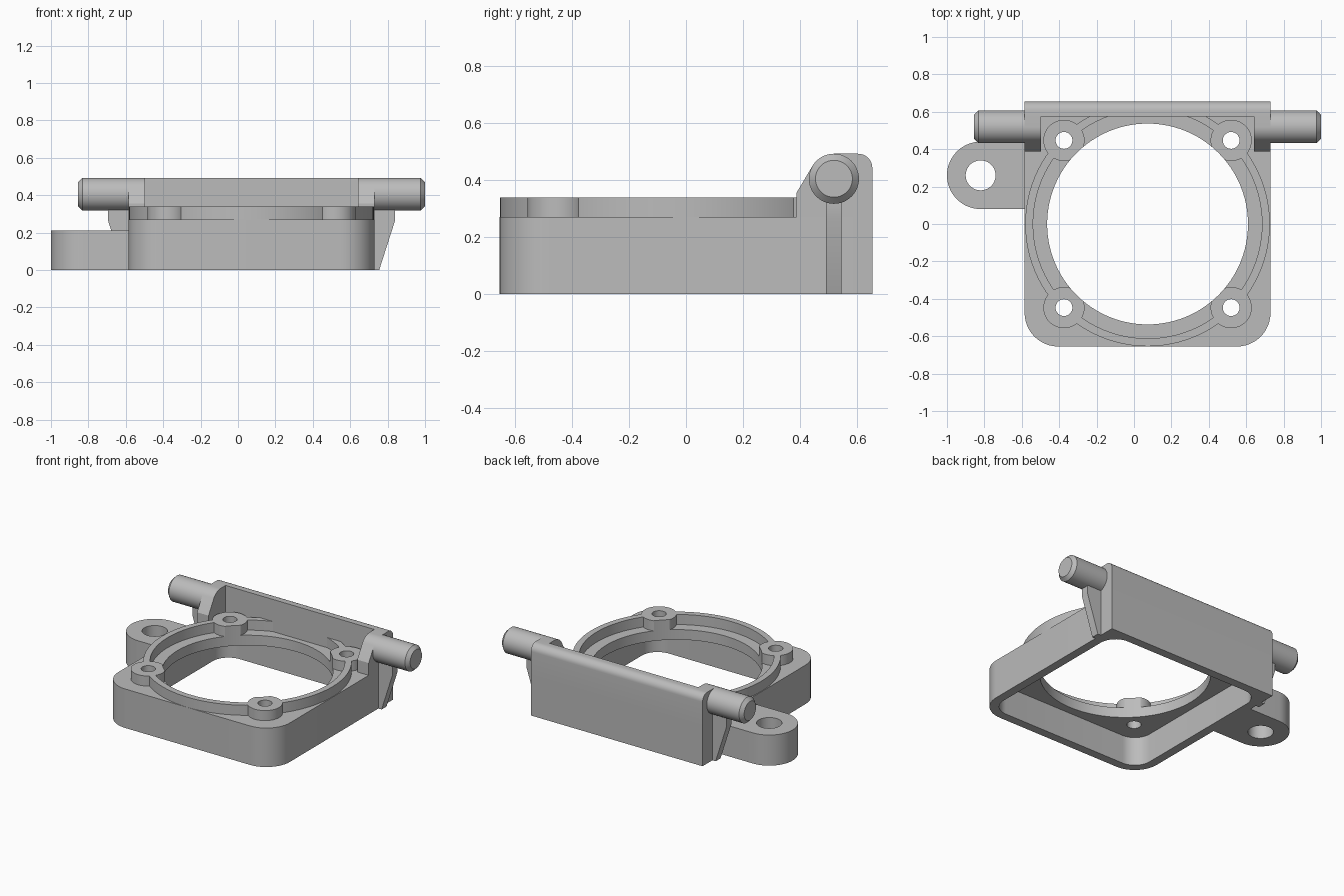
import bpy, bmesh
from math import sin, cos, pi, radians

cube = bpy.data.objects.get("Cube")
if cube:
    bpy.data.objects.remove(cube, do_unlink=True)

CX = 0.0725            # x of the housing centre
HX, HY = 0.6575, 0.655 # housing half sizes
PLATE_TOP = 0.27
COLLAR_TOP = 0.34
ROD_Y, ROD_Z, ROD_R = 0.52, 0.405, 0.088

grey = bpy.data.materials.new("plain grey")
grey.use_nodes = True
grey.diffuse_color = (0.5, 0.5, 0.5, 1)
grey.node_tree.nodes["Principled BSDF"].inputs["Base Color"].default_value = (0.5, 0.5, 0.5, 1)


def arc(x, y, r, start, end, n):
    angles = [radians(start + (end - start) * i / n) for i in range(n + 1)]
    return [(x + r * cos(a), y + r * sin(a)) for a in angles]


def circle(x, y, r, n=48):
    return arc(x, y, r, 0, 360, n)[:-1]


def rounded_box(hx, hy, r_front, r_back):
    pts = []
    for sx, sy, start in ((1, 1, 0), (-1, 1, 90), (-1, -1, 180), (1, -1, 270)):
        r = r_back if sy > 0 else r_front
        if r:
            pts += arc(CX + sx * (hx - r), sy * (hy - r), r, start, start + 90, 12)
        else:
            pts.append((CX + sx * hx, sy * hy))
    return pts


def prism(name, outline, lo, hi, axis="z", chamfer_at=None):
    """Extrude a flat outline along one axis."""
    place = {"z": lambda u, v, w: (u, v, w),
             "x": lambda u, v, w: (w, u, v),
             "y": lambda u, v, w: (u, w, v)}[axis]
    bm = bmesh.new()
    low = [bm.verts.new(place(u, v, lo)) for u, v in outline]
    high = [bm.verts.new(place(u, v, hi)) for u, v in outline]
    n = len(outline)
    bm.faces.new(low)
    bm.faces.new(high)
    for i in range(n):
        j = (i + 1) % n
        bm.faces.new((low[i], low[j], high[j], high[i]))
    bmesh.ops.recalc_face_normals(bm, faces=bm.faces)
    if chamfer_at is not None:
        rim = [e for e in bm.edges if all(abs(v.co.x - chamfer_at) < 1e-4 for v in e.verts)]
        bmesh.ops.bevel(bm, geom=rim, offset=0.023, segments=1, affect="EDGES")
    mesh = bpy.data.meshes.new(name)
    bm.to_mesh(mesh)
    bm.free()
    mesh.materials.append(grey)
    obj = bpy.data.objects.new(name, mesh)
    bpy.context.collection.objects.link(obj)
    return obj


def combine(target, other, operation):
    """Apply a boolean and discard the helper."""
    mod = target.modifiers.new("cut", "BOOLEAN")
    mod.operation = operation
    mod.solver = "EXACT"
    mod.object = other
    bpy.context.view_layer.objects.active = target
    bpy.ops.object.modifier_apply(modifier=mod.name)
    bpy.data.objects.remove(other, do_unlink=True)


screws = [(CX + sx * 0.447, sy * 0.447) for sx in (-1, 1) for sy in (-1, 1)]


def drill(obj):
    combine(obj, prism("opening_cutter", circle(CX, 0, 0.537, 96), -0.1, 0.6), "DIFFERENCE")
    for x, y in screws:
        combine(obj, prism("screw_cutter", circle(x, y, 0.045, 32), -0.1, 0.6), "DIFFERENCE")


# Hollow housing, open underneath
housing = prism("housing", rounded_box(HX, HY, 0.18, 0), 0, PLATE_TOP)
combine(housing, prism("cavity_cutter", rounded_box(HX - 0.06, HY - 0.06, 0.12, 0.12), -0.1, 0.2), "DIFFERENCE")
drill(housing)

# Raised collar with four screw bosses
collar = prism("collar", circle(CX, 0, 0.654, 96), PLATE_TOP, COLLAR_TOP)
combine(collar, prism("collar_cutter", circle(CX, 0, 0.612, 96), 0.1, 0.6), "DIFFERENCE")
for x, y in screws:
    combine(collar, prism("boss", circle(x, y, 0.11), PLATE_TOP, COLLAR_TOP), "UNION")
drill(collar)

# Mounting lug at the side
lug_outline = arc(-0.82, 0.26, 0.18, 90, 270, 32) + [(CX - HX, 0.08), (CX - HX, 0.44)]
lug = prism("mounting_lug", lug_outline, 0, 0.212)
combine(lug, prism("lug_cutter", circle(-0.82, 0.26, 0.08), -0.1, 0.5), "DIFFERENCE")

# Rear wall with rounded top edge
wall_outline = [(0.575, PLATE_TOP), (HY, PLATE_TOP)] + arc(HY - 0.05, 0.443, 0.05, 0, 90, 8) + [(0.575, 0.493)]
wall = prism("rear_wall", wall_outline, CX - HX, CX + HX, "x")

# Cheeks, pivot rods and supporting ribs on both sides
cheek_outline = ([(0.575, 0.493), (0.575, PLATE_TOP), (0.388, PLATE_TOP), (0.388, 0.355)]
                 + arc(ROD_Y, ROD_Z, ROD_R, 146, 90, 10))
parts = [housing, collar, lug, wall]
for side, name in ((-1, "right"), (1, "left")):
    edge = CX + side * HX
    tip = CX + side * 0.9275
    parts.append(prism(name + "_cheek", cheek_outline, CX + side * 0.57, edge, "x"))
    parts.append(prism(name + "_pivot_rod", circle(ROD_Y, ROD_Z, ROD_R), edge, tip, "x", tip))
    rib = [(edge, 0), (edge + side * 0.025, 0), (edge + side * 0.11, 0.265),
           (edge + side * 0.11, 0.33), (edge, 0.33)]
    parts.append(prism(name + "_rib", rib, 0.493, 0.547, "y"))

# Smooth curved walls, keep hard edges
bpy.ops.object.select_all(action="DESELECT")
for obj in parts:
    obj.select_set(True)
bpy.context.view_layer.objects.active = housing
bpy.ops.object.shade_smooth_by_angle(angle=radians(30))
